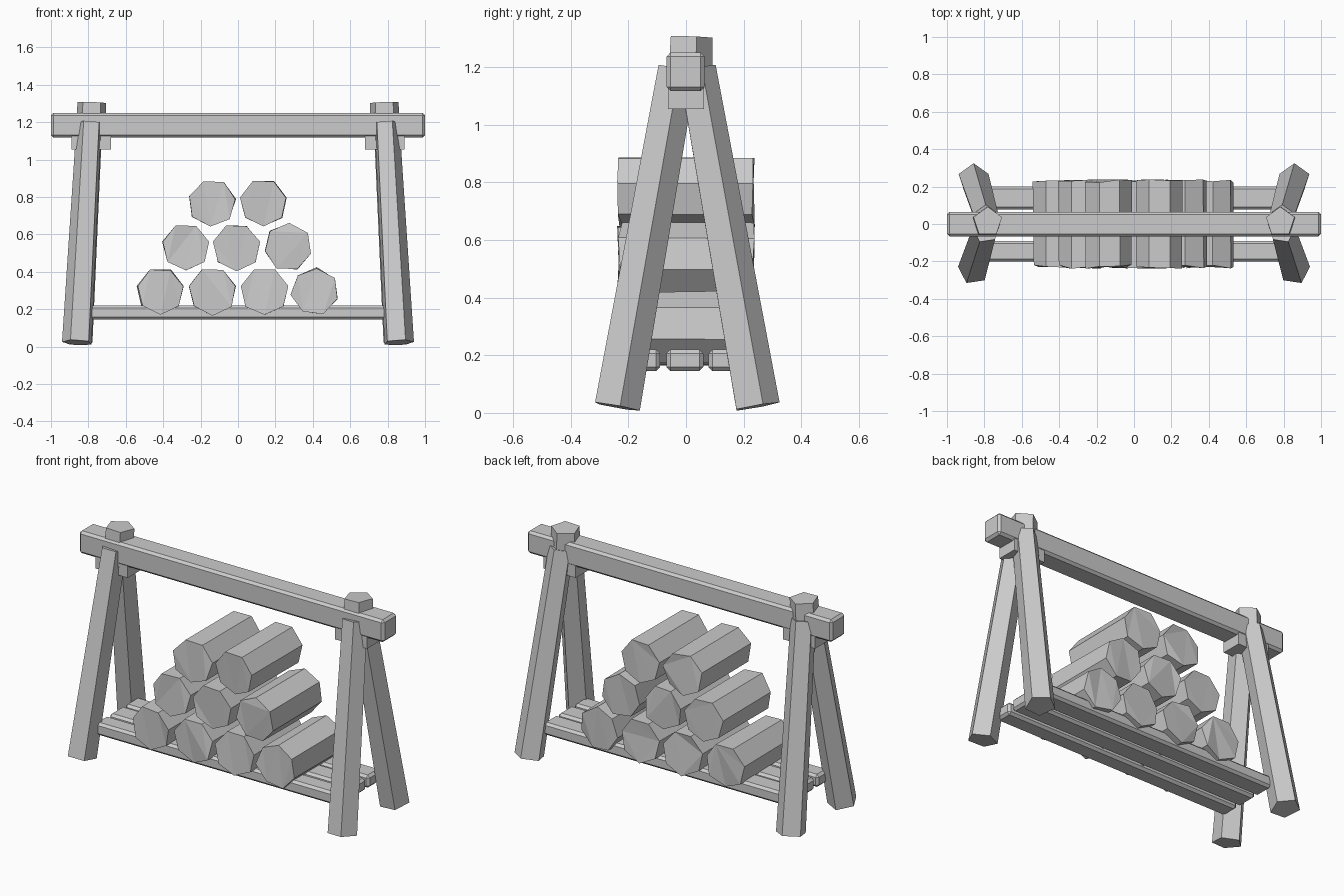
import bpy, bmesh, math, random
from mathutils import Vector

random.seed(4)
if "Cube" in bpy.data.objects:
    bpy.data.objects.remove(bpy.data.objects["Cube"], do_unlink=True)

grey = bpy.data.materials.new("plain_grey")
grey.use_nodes = True
grey.diffuse_color = (0.6, 0.6, 0.6, 1)
grey.node_tree.nodes["Principled BSDF"].inputs["Base Color"].default_value = (0.6, 0.6, 0.6, 1)


def finish(name, bm):
    bmesh.ops.recalc_face_normals(bm, faces=bm.faces)
    mesh = bpy.data.meshes.new(name)
    bm.to_mesh(mesh)
    bm.free()
    mesh.materials.append(grey)
    obj = bpy.data.objects.new(name, mesh)
    bpy.context.collection.objects.link(obj)
    return obj


def timber(name, start, end, r0, r1, sides, phase, rough=0.0):
    """Faceted timber between two points, ends cut square to its axis."""
    bm = bmesh.new()
    start, end = Vector(start), Vector(end)
    axis = (end - start).normalized()
    turn = Vector((0, 0, 1)).rotation_difference(axis)
    rings = []
    for centre, r in ((start, r0), (end, r1)):
        ring = []
        for i in range(sides):
            a = math.radians(phase) + math.tau * i / sides
            rr = r * (1 + random.uniform(-rough, rough) * 3)
            p = centre + turn @ Vector((rr * math.cos(a), rr * math.sin(a), 0))
            ring.append(bm.verts.new(p + axis * random.uniform(-rough, rough)))
        rings.append(ring)
    for i in range(sides):
        j = (i + 1) % sides
        bm.faces.new((rings[0][i], rings[0][j], rings[1][j], rings[1][i]))
    caps = [bm.faces.new(ring) for ring in rings]
    if rough:
        bmesh.ops.triangulate(bm, faces=caps)
    return finish(name, bm)


def box(name, low, high, bevel=0.0):
    bm = bmesh.new()
    bmesh.ops.create_cube(bm, size=1)
    for v in bm.verts:
        v.co = [l + (c + 0.5) * (h - l) for c, l, h in zip(v.co, low, high)]
    if bevel:
        bmesh.ops.bevel(bm, geom=bm.edges[:], offset=bevel, segments=1, affect='EDGES')
    return finish(name, bm)


# Top beam and the three shelf planks
box("top_beam", (-1, -0.067, 1.117), (1, 0.065, 1.25), 0.014)
for label, y0, y1 in (("front", -0.2, -0.09), ("middle", -0.068, 0.06), ("back", 0.078, 0.2)):
    box(label + "_plank", (-0.8, y0, 0.145), (0.8, y1, 0.22), 0.014)

# Splayed legs with a joint block and a stub over the beam on each side
for side, s in (("left", 1), ("right", -1)):
    for end, d, phase in (("front", -1, 27), ("back", 1, 18)):
        timber(f"{end}_{side}_leg", (s * 0.858, d * 0.242, 0.022), (s * 0.793, d * 0.033, 1.195),
               0.084, 0.071, 5, phase if s < 0 else 180 - phase)
    box(side + "_joint_block", (s * 0.785 - 0.105, -0.062, 1.055), (s * 0.785 + 0.105, 0.062, 1.2))
    timber(side + "_stub", (s * 0.788, 0.005, 1.1), (s * 0.782, 0.012, 1.305), 0.087, 0.08, 5, 90)

# Pyramid of rough seven-sided logs
rows = (
    (0.295, (-0.414, -0.136, 0.142, 0.41), (90, 90, 90, -85)),
    (0.532, (-0.278, -0.008, 0.267), (90, 90, -87)),
    (0.768, (-0.139, 0.136), (94, 90)),
)
for r, (z, xs, phases) in enumerate(rows):
    for c, (x, phase) in enumerate(zip(xs, phases)):
        timber(f"log_{r + 1}_{c + 1}", (x, -0.228, z), (x, 0.228, z), 0.127, 0.127, 7, phase, 0.011)
